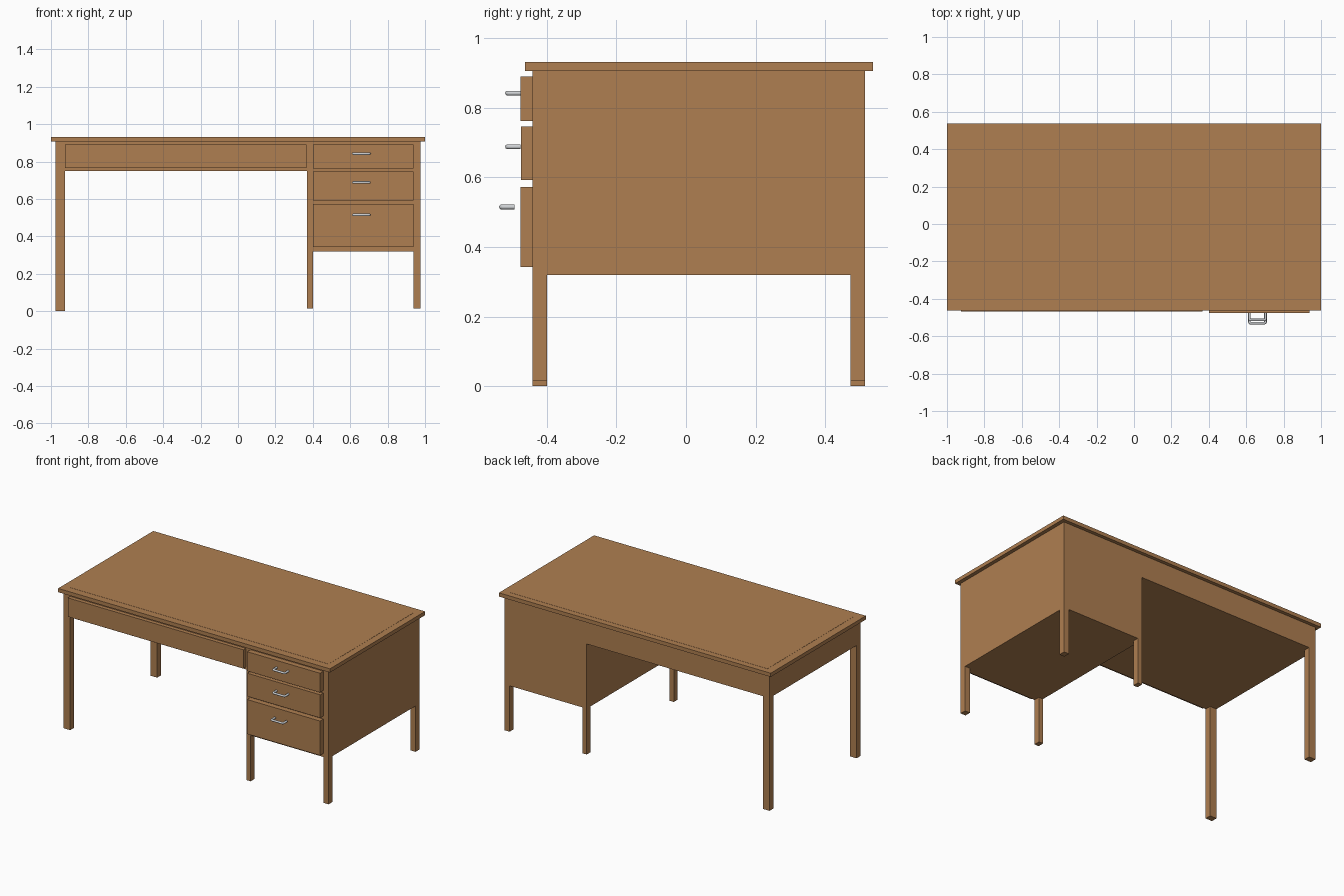
import bpy, bmesh

if "Cube" in bpy.data.objects:
    bpy.data.objects.remove(bpy.data.objects["Cube"])


def material(name, rgb):
    m = bpy.data.materials.new(name)
    m.diffuse_color = (*rgb, 1)
    m.use_nodes = True
    m.node_tree.nodes["Principled BSDF"].inputs["Base Color"].default_value = m.diffuse_color
    return m


WOOD = material("warm wood", (0.43, 0.212, 0.082))
METAL = material("pale metal", (0.62, 0.64, 0.66))


def box(name, x0, x1, y0, y1, z0, z1):
    bm = bmesh.new()
    bmesh.ops.create_cube(bm, size=1)
    for v in bm.verts:
        v.co = (x1 if v.co.x > 0 else x0,
                y1 if v.co.y > 0 else y0,
                z1 if v.co.z > 0 else z0)
    me = bpy.data.meshes.new(name)
    bm.to_mesh(me)
    bm.free()
    me.materials.append(WOOD)
    ob = bpy.data.objects.new(name, me)
    bpy.context.collection.objects.link(ob)
    return ob


def handle(name, y, z):
    # U-shaped round bar with softened corners, open towards the drawer
    half, depth, r, c = 0.043, 0.037, 0.007, 0.006
    side = [(half, 0), (half, -depth + c), (half - 0.3 * c, -depth + 0.3 * c), (half - c, -depth)]
    path = [(-px, py) for px, py in side] + side[::-1]
    cu = bpy.data.curves.new(name, 'CURVE')
    cu.dimensions = '3D'
    cu.bevel_depth = r
    cu.bevel_resolution = 3
    cu.use_fill_caps = True
    sp = cu.splines.new('POLY')
    sp.points.add(len(path) - 1)
    for p, (px, py) in zip(sp.points, path):
        p.co = (0.66 + px, y + py, z, 1)
    cu.materials.append(METAL)
    ob = bpy.data.objects.new(name, cu)
    bpy.context.collection.objects.link(ob)
    bpy.ops.object.select_all(action='DESELECT')
    ob.select_set(True)
    bpy.context.view_layer.objects.active = ob
    bpy.ops.object.convert(target='MESH')
    bpy.ops.object.shade_smooth_by_angle(angle=0.9)


FRONT, BACK = -0.441, 0.515

# Table top with thin inlaid writing surface
box("table_top", -1, 1, -0.462, 0.538, 0.906, 0.931)
box("writing_surface", -0.948, 0.955, -0.412, 0.498, 0.93, 0.932)

# Carcass
box("apron_box", -0.975, 0.37, FRONT, BACK, 0.75, 0.906)
box("drawer_pedestal", 0.37, 0.975, FRONT, BACK, 0.32, 0.906)

# Legs: outer left pair reach the floor, pedestal legs sit slightly higher
for label, y0, y1 in (("front", FRONT, -0.4), ("back", 0.473, BACK)):
    box(label + "_left_leg", -0.975, -0.926, y0, y1, 0, 0.75)
    box(label + "_middle_leg", 0.37, 0.402, y0, y1, 0.015, 0.32)
    box(label + "_right_leg", 0.937, 0.975, y0, y1, 0.015, 0.32)

# Wide drawer front
box("wide_drawer", -0.925, 0.366, -0.467, FRONT, 0.765, 0.89)

# Pedestal drawers and handles
for label, y0, z0, z1, hy, hz in (("top", -0.476, 0.762, 0.89, -0.476, 0.842),
                                  ("middle", -0.474, 0.592, 0.746, -0.476, 0.688),
                                  ("bottom", -0.476, 0.343, 0.572, -0.4935, 0.515)):
    box(label + "_drawer", 0.4, 0.937, y0, FRONT, z0, z1)
    handle(label + "_handle", hy, hz)
